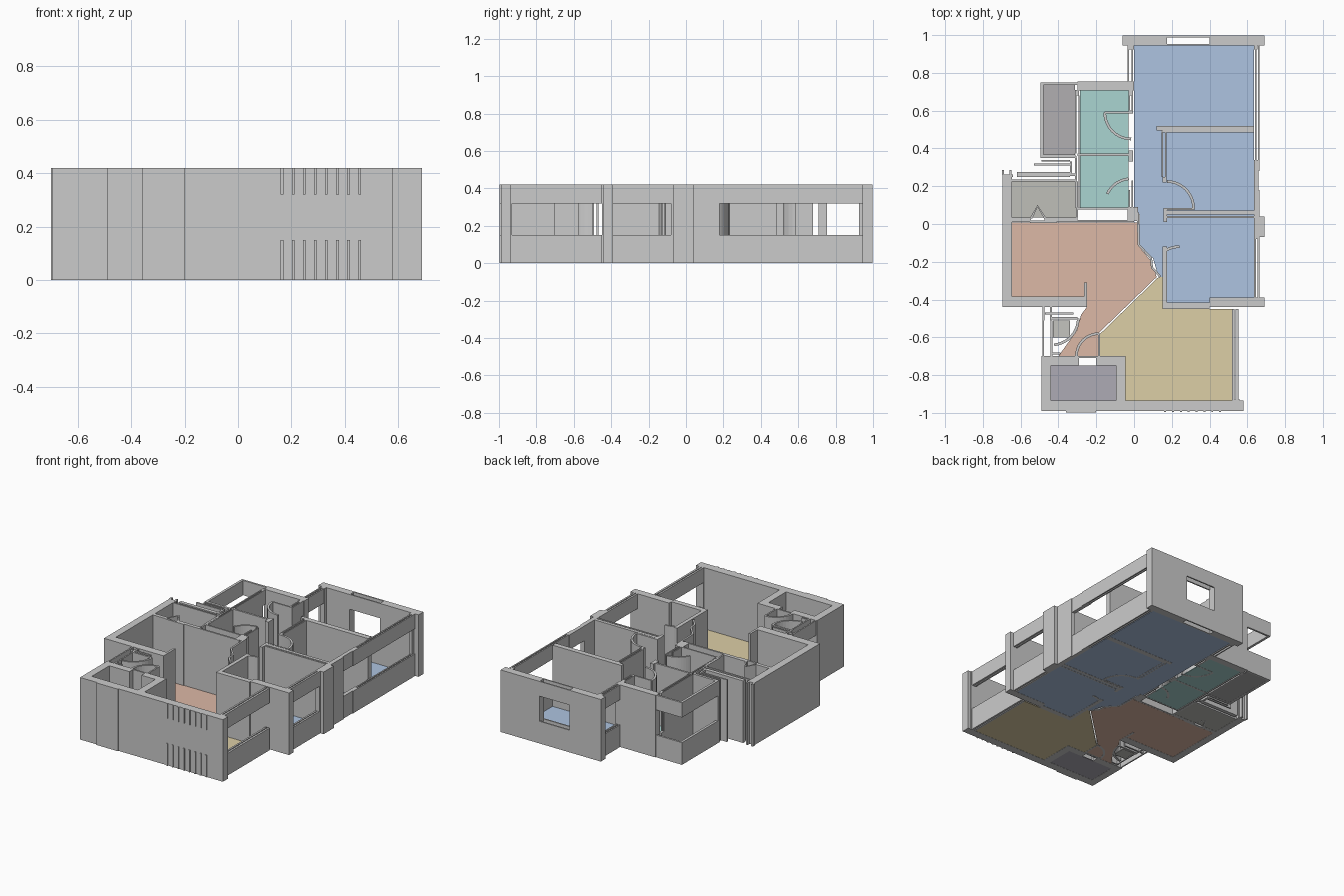
import bpy, bmesh
from math import cos, sin, radians
from mathutils import Vector

H, SILL, HEAD = 0.42, 0.15, 0.32
FULL = [(0, H)]
OPEN = [(0, SILL), (HEAD, H)]      # wall with a window band


def finish(name, bm, color=None):
    bmesh.ops.recalc_face_normals(bm, faces=bm.faces)
    me = bpy.data.meshes.new(name)
    bm.to_mesh(me)
    bm.free()
    ob = bpy.data.objects.new(name, me)
    bpy.context.collection.objects.link(ob)
    if color:
        m = bpy.data.materials.new(name + "_color")
        m.diffuse_color = (*color, 1)
        me.materials.append(m)


def prism(bm, pts, z0, z1):
    lo = [bm.verts.new((x, y, z0)) for x, y in pts]
    hi = [bm.verts.new((x, y, z1)) for x, y in pts]
    bm.faces.new(lo[::-1])
    bm.faces.new(hi)
    n = len(pts)
    for i in range(n):
        j = (i + 1) % n
        bm.faces.new((lo[i], lo[j], hi[j], hi[i]))


def rect(x0, x1, y0, y1):
    return [(x0, y0), (x1, y0), (x1, y1), (x0, y1)]


def walls(name, boxes, spans=FULL):
    bm = bmesh.new()
    for b in boxes:
        for z0, z1 in spans:
            prism(bm, rect(*b), z0, z1)
    finish(name, bm)


def sheets(x0, x1, y0, y1, t=0.009):
    """Hollow wall: two thin leaves along the longer direction."""
    if x1 - x0 > y1 - y0:
        return [(x0, x1, y0, y0 + t), (x0, x1, y1 - t, y1)]
    return [(x0, x0 + t, y0, y1), (x1 - t, x1, y0, y1)]


def ribbon(name, pts, t=0.014):
    """Thin full-height wall following a path."""
    p = [Vector(q) for q in pts]
    left, right = [], []
    for i, q in enumerate(p):
        d = (p[min(i + 1, len(p) - 1)] - p[max(i - 1, 0)]).normalized()
        n = Vector((-d.y, d.x)) * t / 2
        left.append(tuple(q + n))
        right.append(tuple(q - n))
    bm = bmesh.new()
    prism(bm, left + right[::-1], 0, H)
    finish(name, bm)


def door_swing(name, cx, cy, r, a0, a1):
    ribbon(name, [(cx + r * cos(radians(a0 + (a1 - a0) * i / 10)),
                   cy + r * sin(radians(a0 + (a1 - a0) * i / 10))) for i in range(11)])


def floor(name, color, *polys):
    bm = bmesh.new()
    for p in polys:
        prism(bm, p, 0.001, 0.006)
    finish(name, bm, color)


# Outer walls
walls("back_wall", [(-.06, .175, .945, .997), (.40, .69, .945, .997), (-.035, .0, .925, .945)])
walls("back_window", sheets(.175, .40, .945, .997), OPEN)
walls("front_wall", [(-.49, .58, -.99, -.935), (-.36, -.2, -.997, -.99), (.52, .56, -.935, -.93)])
walls("front_slats", [(x - .005, x + .005, -.996, -.99)
                      for x in [.165 + .0415 * i for i in range(8)]], OPEN)
walls("right_wall", [(.635, .665, -.08, .18), (.665, .69, -.07, .04),
                     (.15, .40, -.45, -.415), (.40, .69, -.44, -.39), (.635, .655, .925, .945)])
walls("right_windows", sheets(.635, .665, -.39, -.08, .012) + sheets(.64, .665, .34, .945)
      + [(.635, .66, .18, .28), (.635, .665, .28, .34)], OPEN)
walls("living_window", [(.52, .532, -.935, -.45), (.538, .552, -.935, -.45)], OPEN)
walls("left_wall", [(-.695, -.645, -.385, .26), (-.695, -.25, -.44, -.385), (-.265, -.25, -.385, -.31)])
walls("bedroom_side_window", sheets(-.035, -.005, .755, .925), OPEN)

# Bathroom walls
walls("bathroom_walls", [(-.30, 0, .708, .755), (-.30, -.005, .36, .373), (-.30, 0, .01, .022),
                         (-.30, -.03, .078, .088), (-.035, .02, .015, .09)]
      + sheets(-.312, -.288, .088, .36, .007) + sheets(-.312, -.288, .373, .68, .007)
      + [(-.03, -.022, .09, .18), (-.012, -.004, .09, .23), (-.03, -.004, .33, .39),
         (-.03, -.004, .585, .60), (-.03, -.022, .60, .68), (-.012, -.004, .60, .68)])
walls("bathroom_side_window", [(-.312, -.29, .68, .71), (-.03, -.005, .68, .71)], OPEN)

# Balcony and utility room
walls("balcony_parapet", [(-.495, -.478, .35, .75), (-.478, -.30, .737, .75)], OPEN)
walls("balcony_inner_wall", [(-.495, -.31, .35, .367)])
walls("utility_louvres", [(-.53, -.34, .31, .32), (-.49, -.34, .33, .338),
                          (-.34, -.305, .255, .268), (-.34, -.327, .255, .33), (-.312, -.302, .23, .35)])
walls("utility_walls", [(-.65, -.31, .226, .236), (-.62, -.34, .25, .275), (-.695, -.64, .25, .262),
                        (-.70, -.688, .26, .285), (-.66, -.648, .26, .285),
                        (-.645, -.545, .01, .034), (-.475, -.30, .01, .034), (-.55, -.41, .005, .018),
                        (-.308, -.297, .034, .226)])
ribbon("utility_folding_door", [(-.545, .03), (-.51, .095), (-.47, .03)], .012)

# Bedroom partitions
walls("bedroom_partitions", [(.15, .635, .485, .52), (.12, .165, .495, .52),
                             (.175, .635, .05, .072), (.175, .635, .033, .042),
                             (.15, .175, -.415, -.12), (.155, .175, .01, .085), (.15, .172, .22, .25)]
      + sheets(.145, .172, .25, .485, .008))
ribbon("corridor_screen", [(.02, .06), (.025, -.11), (.09, -.18), (.095, -.23), (.14, -.28)], .012)

# Entry walls
walls("entry_walls", [(-.49, -.44, -.935, -.745), (-.49, -.29, -.748, -.70), (-.2, -.045, -.748, -.70),
                      (-.095, -.045, -.935, -.748), (-.29, -.2, -.71, -.70),
                      (-.47, -.32, -.478, -.468), (-.44, -.30, -.505, -.492), (-.435, -.39, -.69, -.68)])
walls("entry_window", sheets(-.485, -.432, -.70, -.51) + [(-.485, -.475, -.51, -.44),
                                                          (-.445, -.435, -.51, -.44)], OPEN)

# Door leaves and swings
door_swing("upper_bath_door_swing", -.015, .59, .14, 180, 270)
ribbon("upper_bath_door", [(-.155, .59), (-.02, .59)], .01)
door_swing("lower_bath_door_swing", -.015, .10, .14, 155, 95)
door_swing("bedroom_door_swing", .175, .085, .14, 0, 90)
ribbon("bedroom_door", [(.175, .08), (.32, .08)], .01)
door_swing("lower_bedroom_door_swing", .24, -.26, .14, 125, 90)
door_swing("entry_door_swing", -.435, -.5, .14, 0, -85)
door_swing("hall_door_swing", -.185, -.70, .12, 180, 90)
ribbon("hall_door", [(-.185, -.70), (-.185, -.58)], .01)

# Floors
floor("bedroom_floor", (.42, .55, .75), rect(0, .635, .52, .945), rect(0, .145, .05, .52),
      rect(.145, .175, .05, .485), rect(.175, .635, .072, .485), rect(.175, .635, -.415, .05),
      [(.03, .05), (.03, -.11), (.10, -.18), (.13, -.28), (.15, -.28), (.15, -.12), (.175, -.12), (.175, .05)])
floor("bathroom_floor", (.40, .66, .64), rect(-.285, -.03, .373, .708), rect(-.285, -.03, .088, .36))
floor("hall_floor", (.72, .48, .38), [(-.645, .008), (.015, .008), (.02, -.11), (.085, -.19), (.12, -.28),
      (-.185, -.575), (-.185, -.70), (-.40, -.70), (-.30, -.56), (-.28, -.48), (-.25, -.44),
      (-.25, -.385), (-.645, -.385)])
floor("living_floor", (.72, .62, .38), [(.15, -.275), (.125, -.285), (-.18, -.582), (-.18, -.70), (-.045, -.70),
      (-.045, -.935), (.52, -.935), (.52, -.45), (.15, -.45)])
floor("balcony_floor", (.44, .43, .44), rect(-.478, -.312, .367, .737))
floor("utility_floor", (.52, .52, .48), rect(-.645, -.308, .034, .226))
floor("entry_floor", (.42, .41, .46), rect(-.44, -.095, -.935, -.748))
floor("door_sweep_floor", (.55, .55, .52), rect(-.30, -.19, -.70, -.69), rect(-.43, -.34, -.60, -.51))
